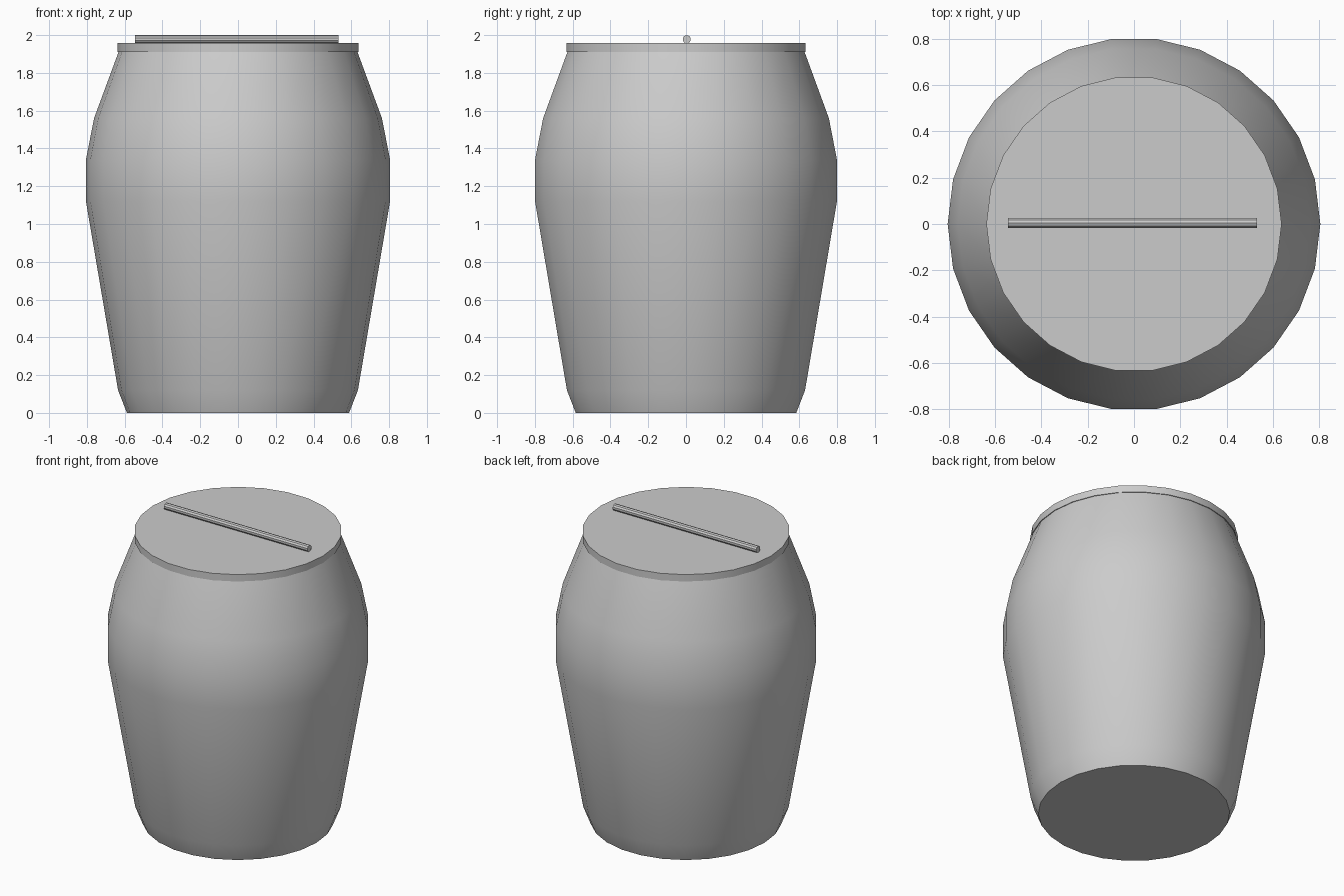
import bpy
import bmesh
from math import cos, sin, tau, radians, pi

cube = bpy.data.objects.get("Cube")
if cube:
    bpy.data.objects.remove(cube, do_unlink=True)

SEGMENTS = 26

grey = bpy.data.materials.new("plain_grey")
grey.use_nodes = True
colour = (0.6, 0.6, 0.6, 1)
grey.diffuse_color = colour
grey.node_tree.nodes["Principled BSDF"].inputs["Base Color"].default_value = colour


def lathe(name, profile, segments, smooth_angle):
    """Turn a (radius, height) profile around z, closing both ends."""
    bm = bmesh.new()
    rings = [[bm.verts.new((r * cos(tau * i / segments), r * sin(tau * i / segments), z))
              for i in range(segments)] for r, z in profile]
    for low, high in zip(rings, rings[1:]):
        for i in range(segments):
            j = (i + 1) % segments
            bm.faces.new((low[i], low[j], high[j], high[i]))
    bm.faces.new(rings[0][::-1])
    bm.faces.new(rings[-1])
    mesh = bpy.data.meshes.new(name)
    bm.to_mesh(mesh)
    bm.free()
    mesh.materials.append(grey)
    obj = bpy.data.objects.new(name, mesh)
    bpy.context.collection.objects.link(obj)
    bpy.ops.object.select_all(action="DESELECT")
    obj.select_set(True)
    bpy.context.view_layer.objects.active = obj
    bpy.ops.object.shade_smooth_by_angle(angle=radians(smooth_angle))
    return obj


# Jar body with a narrow foot and a round shoulder
lathe("jar_body", [(0.588, 0), (0.635, 0.12), (0.805, 1.12), (0.805, 1.34),
                   (0.762, 1.56), (0.632, 1.912)], SEGMENTS, 40)

# Flat lid
lathe("lid", [(0.638, 1.91), (0.638, 1.957)], SEGMENTS, 30)

# Rod handle lying across the lid
handle = lathe("lid_handle", [(0.022, -0.538), (0.022, 0.538)], 10, 30)
handle.rotation_euler = (0, pi / 2, 0)
handle.location = (-0.006, 0.004, 1.978)
